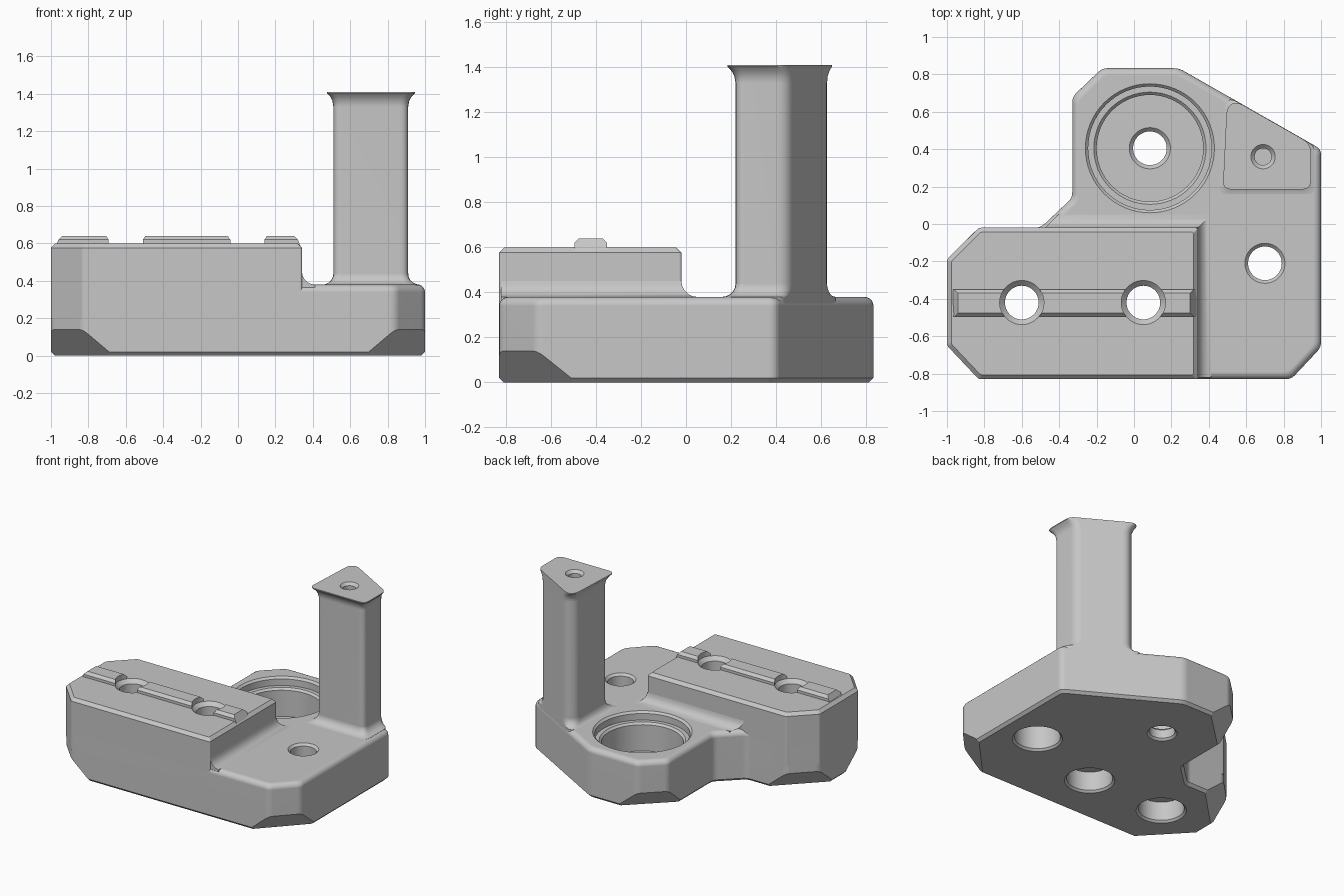
import bpy, bmesh
from math import sin, cos, pi, radians
from mathutils import Vector

old = bpy.data.objects.get("Cube")
if old:
    bpy.data.objects.remove(old, do_unlink=True)

grey = bpy.data.materials.new("machined grey")
grey.use_nodes = True
grey.diffuse_color = (0.57, 0.57, 0.57, 1)
grey.node_tree.nodes["Principled BSDF"].inputs["Base Color"].default_value = (0.57, 0.57, 0.57, 1)


def loft(name, rings):
    """Skin a stack of equal-length point rings and cap both ends."""
    bm = bmesh.new()
    loops = [[bm.verts.new(p) for p in ring] for ring in rings]
    n = len(loops[0])
    for a, b in zip(loops, loops[1:]):
        for i in range(n):
            j = (i + 1) % n
            bm.faces.new((a[i], a[j], b[j], b[i]))
    bm.faces.new(loops[0][::-1])
    bm.faces.new(loops[-1])
    bmesh.ops.recalc_face_normals(bm, faces=bm.faces)
    mesh = bpy.data.meshes.new(name)
    bm.to_mesh(mesh)
    bm.free()
    mesh.materials.append(grey)
    obj = bpy.data.objects.new(name, mesh)
    bpy.context.scene.collection.objects.link(obj)
    return obj


def inset(pts, d):
    """Move every edge of a counter-clockwise outline inwards by d."""
    pts = [Vector(p) for p in pts]
    out = []
    for i, p in enumerate(pts):
        e1 = (p - pts[i - 1]).normalized()
        e2 = (pts[(i + 1) % len(pts)] - p).normalized()
        n1, n2 = Vector((-e1.y, e1.x)), Vector((-e2.y, e2.x))
        out.append(p + (n1 + n2) * d / (1 + n1.dot(n2)))
    return out


def rounded(pts, r, steps=4):
    """Replace each corner by a short curve reaching at most r along its edges."""
    pts = [Vector(p) for p in pts]
    out = []
    for i, p in enumerate(pts):
        ea, eb = pts[i - 1] - p, pts[(i + 1) % len(pts)] - p
        a = p + ea.normalized() * min(r, ea.length * .45)
        b = p + eb.normalized() * min(r, eb.length * .45)
        for k in range(steps + 1):
            t = k / steps
            out.append(a * (1 - t) ** 2 + p * 2 * t * (1 - t) + b * t * t)
    return out


def at(ring, z):
    return [(p[0], p[1], z) for p in ring]


def turned(name, x, y, profile, n=64):
    """Round cutter from (radius, height) pairs."""
    return loft(name, [[(x + r * cos(2 * pi * i / n), y + r * sin(2 * pi * i / n), z)
                        for i in range(n)] for r, z in profile])


def cut(obj, cutters):
    for c in cutters:
        mod = obj.modifiers.new("cut", "BOOLEAN")
        mod.operation, mod.solver, mod.object = "DIFFERENCE", "EXACT", c
    bpy.context.view_layer.update()
    graph = bpy.context.evaluated_depsgraph_get()
    mesh = bpy.data.meshes.new_from_object(obj.evaluated_get(graph))
    obj.modifiers.clear()
    obj.data = mesh


def fillet(r, steps=5):
    """(inset, height) pairs of a quarter round."""
    return [(r * (1 - cos(a)), r * sin(a)) for a in (pi / 2 * k / steps for k in range(steps + 1))]


# Base plate with rounded top edge and chamfered bottom edge
outline = [(-.83, -.83), (.84, -.83), (1, -.66), (1, .4), (.24, .833), (-.17, .833),
           (-.33, .68), (-.33, .14), (-.5, -.02), (-.83, -.02), (-1, -.19), (-1, -.65)]
levels = [(.02, 0), (0, .02)] + [(d, .34 + h) for d, h in fillet(.04)]
base = loft("base_plate", [at(rounded(inset(outline, d), .03), z) for d, z in levels])

# Raised block
block_outline = [(-.83, -.83), (.342, -.83), (.342, -.02), (-.83, -.02), (-1, -.19), (-1, -.65)]
block = loft("raised_block", [at(rounded(inset(block_outline, d), .012), z)
                              for d, z in ((0, .2), (0, .577), (.023, .6))])

# Concave fillet at the foot of the block
foot = [(.07, .36)] + [(.07 - h, .38 + d) for d, h in fillet(.07)]
loft("block_foot_fillet", [at([(-.43, -.1), (.25, -.1), (.25, -.822), (.342 + o, -.822),
                               (.342 + o, -.02 + o), (-.475 + o, -.02 + o)], z) for o, z in foot])

# Locating key along the block
key_profile = [(-.495, .57), (-.35, .57), (-.35, .62), (-.37, .64), (-.475, .64), (-.495, .62)]
key = loft("locating_key", [[(s * (.66 - max(0, z - .6)) - .32, y, z) for y, z in key_profile]
                            for s in (-1, 1)])


# Pillar: flared head and foot, back face flush with the slanted side
def pillar_ring(o):
    def slant(x):
        return .4 + (1 - x) * .57 - .002
    front = [(.51 - o, .22 - o), (.91 + o, .22 - o)]
    back = [(.91 + o, slant(.91 + o)), (.58 - o, slant(.58 - o)), (.51 - o * .4, .59 + o)]
    return rounded(front + back, .045)


stations = [(.06, .3)] + [(.06 - h, .38 + d) for d, h in fillet(.06)]
stations += [(0, 1.33), (.005, 1.36), (.018, 1.385), (.035, 1.403), (.035, 1.41)]
pillar = loft("pillar", [at(pillar_ring(o), z) for o, z in stations])

# Holes: counterbored bolt holes, bearing pocket, pillar screw hole
bolts = [turned("bolt_cutter", x, -.42, [(.18, -.005), (.16, .015), (.16, .16), (.09, .16),
                                         (.09, .572), (.118, .6), (.118, .7)])
         for x in (-.6, .05)]
side = turned("side_cutter", .7, -.21, [(.18, -.005), (.16, .015), (.16, .2), (.09, .2),
                                        (.09, .363), (.107, .38), (.107, .5)])
pocket = turned("pocket_cutter", .085, .405, [(.11, -.005), (.09, .015), (.09, .08), (.11, .1),
                                              (.285, .1), (.285, .3), (.3, .315), (.33, .315),
                                              (.33, .365), (.345, .38), (.345, .5)])
screw = turned("screw_cutter", .69, .36, [(.045, 1.2), (.045, 1.39), (.065, 1.41), (.065, 1.5)])

# Wide chamfers under the four angled corners
wedges = []
for i in (1, 5, 9, 11):
    a, b = Vector(outline[i]), Vector(outline[(i + 1) % len(outline)])
    mid, t = (a + b) / 2, (b - a).normalized()
    u = Vector((t.y, -t.x))
    rings = []
    for s in (-.35, .35):
        ring = []
        for d, z in ((.043, .19), (-.137, -.02), (.043, -.02)):
            p = mid + t * s + u * d
            ring.append((p.x, p.y, z))
        rings.append(ring)
    wedges.append(loft("corner_cutter", rings))

cut(base, wedges + bolts + [side, pocket])
cut(block, bolts)
cut(key, bolts)
cut(pillar, [screw])
for c in wedges + bolts + [side, pocket, screw]:
    bpy.data.objects.remove(c, do_unlink=True)

# Smooth rounded areas, keep hard edges
for name in ("base_plate", "raised_block", "block_foot_fillet", "locating_key", "pillar"):
    obj = bpy.data.objects[name]
    bpy.ops.object.select_all(action="DESELECT")
    obj.select_set(True)
    bpy.context.view_layer.objects.active = obj
    bpy.ops.object.shade_smooth_by_angle(angle=radians(30))
    mod = obj.modifiers.new("even shading", "WEIGHTED_NORMAL")
    mod.keep_sharp = True
